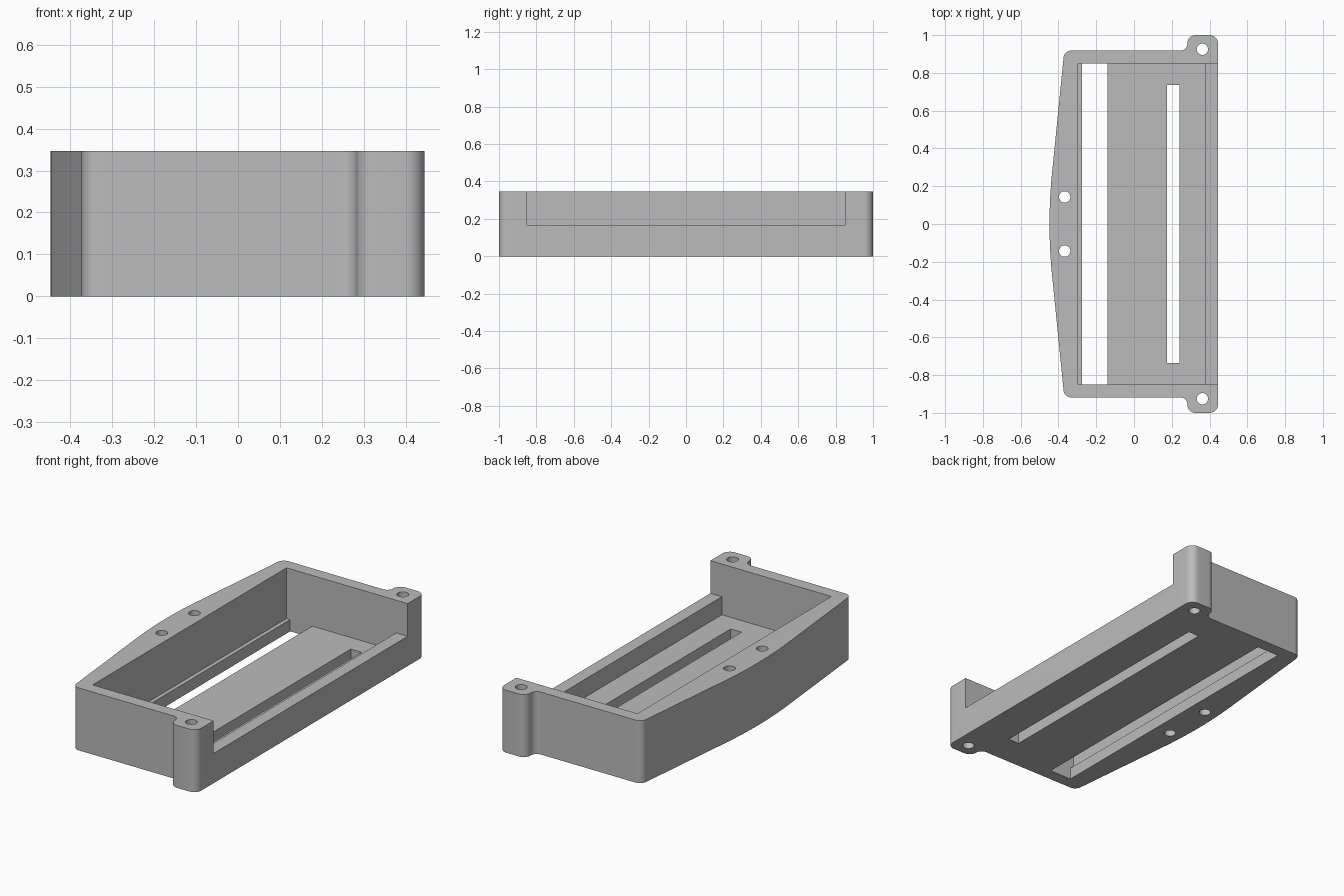
import bpy, bmesh, math
from mathutils import Vector

if "Cube" in bpy.data.objects:
    bpy.data.objects.remove(bpy.data.objects["Cube"])

H = 0.346        # overall height
FLOOR = 0.065    # tray floor
LIP = 0.165      # low wall on the open side
WALL_Y = 0.849   # inner half length


def fillet(corners, steps=10):
    """Round each (x, y, radius) corner of a closed outline."""
    out, n = [], len(corners)
    for i, (x, y, r) in enumerate(corners):
        p = Vector((x, y))
        a = (Vector(corners[i - 1][:2]) - p).normalized()
        b = (Vector(corners[(i + 1) % n][:2]) - p).normalized()
        half = a.angle(b) / 2
        centre = p + (a + b).normalized() * (r / math.sin(half))
        start = p + a * (r / math.tan(half)) - centre
        end = p + b * (r / math.tan(half)) - centre
        sweep = start.angle_signed(end)
        for k in range(steps + 1):
            t = -sweep * k / steps   # angle_signed is clockwise
            c, s = math.cos(t), math.sin(t)
            out.append((centre.x + start.x * c - start.y * s,
                        centre.y + start.x * s + start.y * c))
    return out


def prism(name, pts, z0, z1):
    bm = bmesh.new()
    face = bm.faces.new([bm.verts.new((x, y, z0)) for x, y in pts])
    ext = bmesh.ops.extrude_face_region(bm, geom=[face])
    top = [v for v in ext["geom"] if isinstance(v, bmesh.types.BMVert)]
    bmesh.ops.translate(bm, verts=top, vec=(0, 0, z1 - z0))
    bmesh.ops.recalc_face_normals(bm, faces=bm.faces)
    mesh = bpy.data.meshes.new(name)
    bm.to_mesh(mesh)
    bm.free()
    obj = bpy.data.objects.new(name, mesh)
    bpy.context.collection.objects.link(obj)
    return obj


def box(x0, x1, y, z0, z1):
    return prism("cutter", [(x0, -y), (x1, -y), (x1, y), (x0, y)], z0, z1)


def hole(x, y, r=0.03, n=32):
    return prism("cutter", [(x + r * math.cos(math.tau * k / n),
                             y + r * math.sin(math.tau * k / n)) for k in range(n)],
                 -0.1, H + 0.1)


# Outline: bowed left side, rounded corners, screw ears on the right
half = [(-0.369, 0.918, 0.04), (0.283, 0.918, 0.037), (0.283, 1.0, 0.042),
        (0.445, 1.0, 0.045)]
outline = [(-0.461, 0, 2.7)] + half + [(x, -y, r) for x, y, r in reversed(half)]
tray = prism("tray", fillet(outline), 0, H)

# Cavity, open side, two floor slots and four screw holes
cutters = [box(-0.297, 0.375, WALL_Y, FLOOR, H + 0.1),
           box(0.2, 0.6, WALL_Y, LIP, H + 0.1),
           box(-0.275, -0.14, WALL_Y, -0.1, LIP),
           box(0.175, 0.242, 0.737, -0.1, LIP)]
for side in (-1, 1):
    cutters += [hole(0.362, side * 0.925), hole(-0.367, side * 0.143)]

bpy.context.view_layer.objects.active = tray
tray.select_set(True)
for cutter in cutters:
    mod = tray.modifiers.new("cut", 'BOOLEAN')
    mod.operation = 'DIFFERENCE'
    mod.solver = 'EXACT'
    mod.object = cutter
    bpy.ops.object.modifier_apply(modifier=mod.name)
    bpy.data.objects.remove(cutter, do_unlink=True)

# Plain grey finish
grey = bpy.data.materials.new("grey")
grey.diffuse_color = (0.5, 0.5, 0.5, 1)
grey.use_nodes = True
grey.node_tree.nodes["Principled BSDF"].inputs["Base Color"].default_value = grey.diffuse_color
tray.data.materials.clear()
tray.data.materials.append(grey)
bpy.ops.object.shade_smooth_by_angle(angle=math.radians(30))
